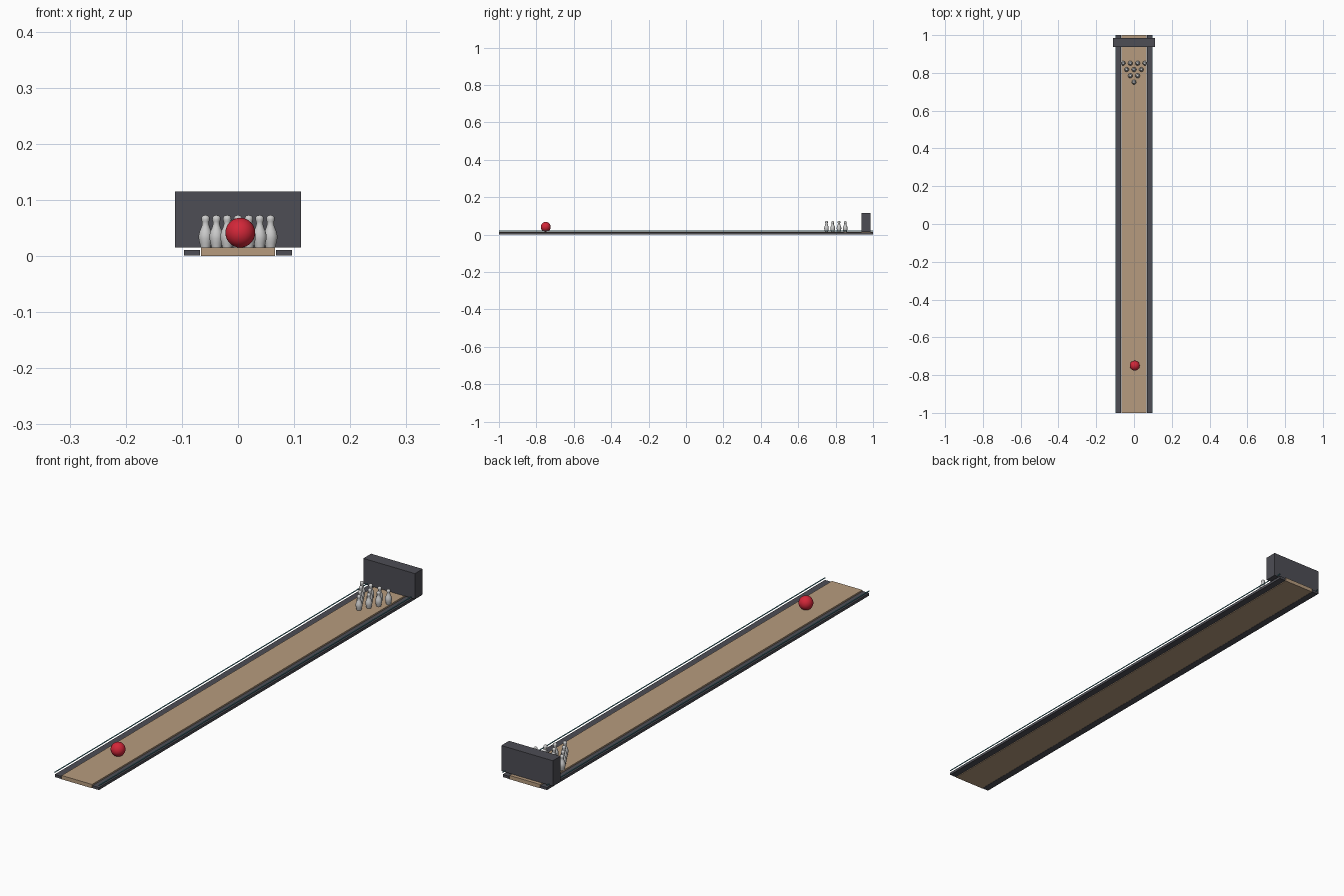
import bpy, bmesh, math

if "Cube" in bpy.data.objects:
    bpy.data.objects.remove(bpy.data.objects["Cube"])


def material(name, rgb):
    m = bpy.data.materials.new(name)
    m.diffuse_color = (*rgb, 1)
    m.use_nodes = True
    m.node_tree.nodes["Principled BSDF"].inputs["Base Color"].default_value = m.diffuse_color
    return m


WOOD = material("wood", (0.47, 0.33, 0.21))
DARK = material("dark", (0.075, 0.075, 0.09))
RED = material("red", (0.65, 0.02, 0.04))
TEAL = material("teal", (0.08, 0.32, 0.38))


def add(name, mesh, loc=(0, 0, 0), mat=None):
    ob = bpy.data.objects.new(name, mesh)
    bpy.context.collection.objects.link(ob)
    ob.location = loc
    if mat and not mesh.materials:
        mesh.materials.append(mat)
    return ob


def box(name, x, y, z, mat):
    """Box from (min, max) pairs on each axis."""
    bm = bmesh.new()
    bmesh.ops.create_cube(bm, size=1)
    for v in bm.verts:
        for i, (lo, hi) in enumerate((x, y, z)):
            v.co[i] = (lo + hi) / 2 + v.co[i] * (hi - lo)
    mesh = bpy.data.meshes.new(name)
    bm.to_mesh(mesh)
    bm.free()
    return add(name, mesh, mat=mat)


LANE_TOP = 0.015

# Lane and backboard
box("lane", (-0.066, 0.066), (-1, 1), (0, LANE_TOP), WOOD)
box("backboard", (-0.112, 0.112), (0.938, 0.986), (LANE_TOP, 0.115), DARK)

# Gutters with thin open-ended tube rails floating above their outer edges
for side, s in (("left", -1), ("right", 1)):
    box(side + "_gutter", sorted((s * 0.068, s * 0.096)), (-1, 1), (0.001, 0.011), DARK)
    curve = bpy.data.curves.new(side + "_rail", 'CURVE')
    curve.dimensions = '3D'
    curve.bevel_depth = 0.002
    curve.bevel_resolution = 2
    spline = curve.splines.new('POLY')
    spline.points.add(1)
    for p, y in zip(spline.points, (-1, 1)):
        p.co = (s * 0.096, y, 0.0195, 1)
    add(side + "_rail", curve, mat=TEAL)

# Ball
bm = bmesh.new()
bmesh.ops.create_uvsphere(bm, u_segments=32, v_segments=16, radius=0.0265)
for f in bm.faces:
    f.smooth = True
mesh = bpy.data.meshes.new("ball")
bm.to_mesh(mesh)
bm.free()
add("ball", mesh, (0.004, -0.75, LANE_TOP + 0.0265), RED)

# Pin: lathed profile (radius, height)
PROFILE = [(0, 0), (0.0085, 0), (0.0105, 0.008), (0.0122, 0.016), (0.0122, 0.022),
           (0.0105, 0.029), (0.0075, 0.036), (0.0058, 0.042), (0.0062, 0.046),
           (0.0074, 0.050), (0.0070, 0.054), (0.0045, 0.0570), (0, 0.058)]
bm = bmesh.new()
verts = [bm.verts.new((r, 0, z)) for r, z in PROFILE]
edges = [bm.edges.new(pair) for pair in zip(verts, verts[1:])]
bmesh.ops.spin(bm, geom=verts + edges, axis=(0, 0, 1), cent=(0, 0, 0),
               angle=math.tau, steps=20)
bmesh.ops.remove_doubles(bm, verts=bm.verts, dist=1e-5)
bmesh.ops.recalc_face_normals(bm, faces=bm.faces)
for f in bm.faces:
    f.smooth = f.calc_center_median().z > 1e-4
pin_mesh = bpy.data.meshes.new("pin")
bm.to_mesh(pin_mesh)
bm.free()

# Ten pins in a triangle, point towards the front
SPACING = 0.0386
for row in range(4):
    for i in range(row + 1):
        add(f"pin_{row + 1}_{i + 1}", pin_mesh,
            ((i - row / 2) * SPACING, 0.751 + row * SPACING * 0.866, LANE_TOP))
